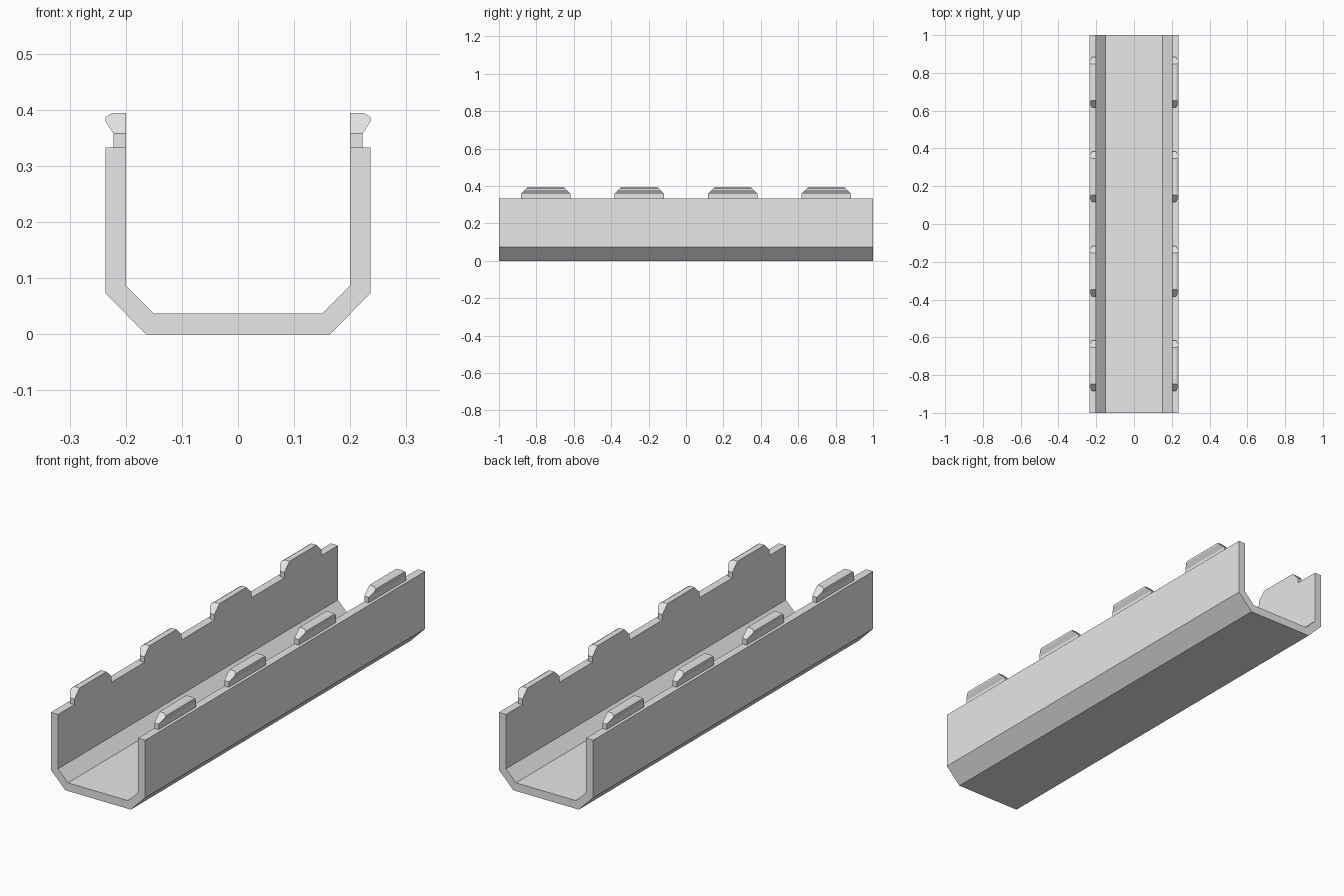
import bpy, bmesh

if "Cube" in bpy.data.objects:
    bpy.data.objects.remove(bpy.data.objects["Cube"])

grey = bpy.data.materials.new("plain_grey")
grey.diffuse_color = (0.8, 0.8, 0.8, 1)
grey.use_nodes = True
grey.node_tree.nodes["Principled BSDF"].inputs["Base Color"].default_value = grey.diffuse_color


def finish(bm, name):
    bmesh.ops.recalc_face_normals(bm, faces=bm.faces)
    mesh = bpy.data.meshes.new(name)
    bm.to_mesh(mesh)
    bm.free()
    mesh.materials.append(grey)
    obj = bpy.data.objects.new(name, mesh)
    bpy.context.collection.objects.link(obj)
    return obj


def extrude_y(profile, half_length, y=0.0, caps=None, skip=()):
    """Sweep an (x, z) outline along y; half_length may vary with z."""
    bm = bmesh.new()
    n = len(profile)
    ends = [[bm.verts.new((x, y + s * half_length(z), z)) for x, z in profile]
            for s in (-1, 1)]
    for i in range(n):
        if i not in skip:
            j = (i + 1) % n
            bm.faces.new((ends[0][i], ends[0][j], ends[1][j], ends[1][i]))
    for end in ends:
        for cap in caps or [range(n)]:
            bm.faces.new([end[i] for i in cap])
    return bm


# U-shaped channel with chamfered bottom corners
right_half = [(0.164, 0), (0.236, 0.073), (0.236, 0.333),
              (0.2, 0.333), (0.2, 0.087), (0.15, 0.037)]
channel = right_half + [(-x, z) for x, z in reversed(right_half)]
finish(extrude_y(channel, lambda z: 1.0), "cable_channel")

# Snap clips: upright neck and barbed head with sloping ends
NECK_TOP = 0.358
clip = [(0.2, 0.333), (0.222, 0.333), (0.222, NECK_TOP), (0.236, 0.379),
        (0.236, 0.387), (0.225, 0.394), (0.2, 0.394), (0.2, NECK_TOP)]
for side, label in ((-1, "left"), (1, "right")):
    for k in range(4):
        bm = extrude_y([(side * x, z) for x, z in clip],
                       lambda z: 0.133 - max(0, z - NECK_TOP),
                       y=-0.75 + 0.5 * k,
                       caps=[(0, 1, 2, 7), (2, 3, 4, 5, 6, 7)])
        finish(bm, f"{label}_snap_clip_{k + 1}")
